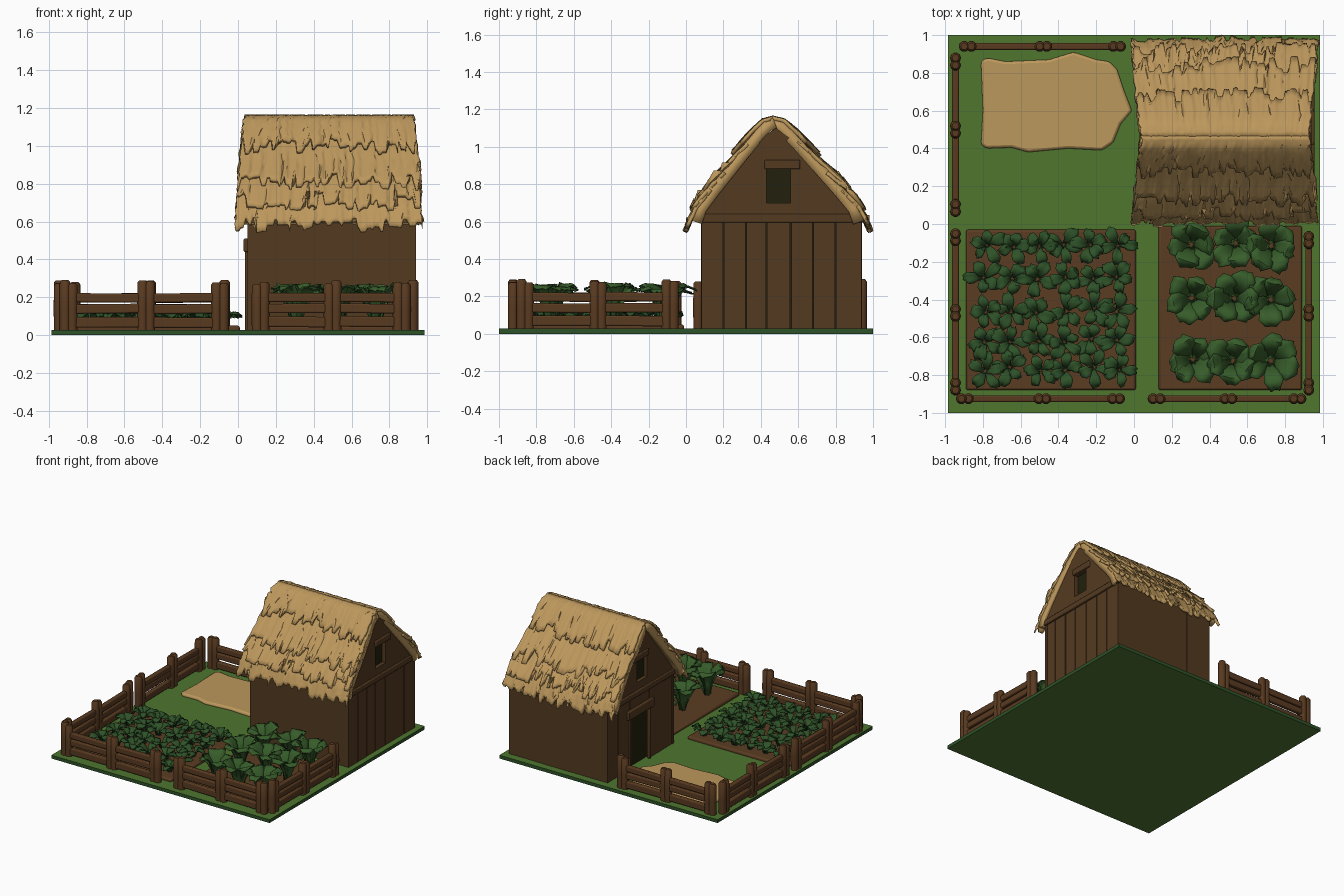
import bpy, bmesh, math, random
from mathutils import Vector, Matrix

if "Cube" in bpy.data.objects:
    bpy.data.objects.remove(bpy.data.objects["Cube"])
random.seed(4)
R = random.uniform


def material(name, rgb):
    m = bpy.data.materials.new(name)
    lin = [((c / 255 + 0.055) / 1.055) ** 2.4 for c in rgb]
    m.diffuse_color = (*lin, 1)
    m.use_nodes = True
    m.node_tree.nodes["Principled BSDF"].inputs["Base Color"].default_value = m.diffuse_color
    return m


GRASS = material("grass green", (78, 118, 47))
SAND = material("sand", (188, 152, 92))
SOIL = material("soil brown", (90, 60, 34))
WALL = material("wall wood", (84, 58, 33))
RAIL = material("fence wood", (89, 58, 32))
DARK = material("dark opening", (34, 32, 12))
THATCH = material("straw thatch", (188, 151, 92))
LEAF = material("leaf green", (55, 93, 42))
LEAF2 = material("dark leaf green", (46, 82, 40))


def finish(name, bm, mat, smooth=None, bevel=0, solid=0, normals=True):
    if normals:
        bmesh.ops.recalc_face_normals(bm, faces=bm.faces)
    me = bpy.data.meshes.new(name)
    bm.to_mesh(me)
    bm.free()
    me.materials.append(mat)
    ob = bpy.data.objects.new(name, me)
    bpy.context.collection.objects.link(ob)
    if smooth:
        bpy.ops.object.select_all(action='DESELECT')
        ob.select_set(True)
        bpy.context.view_layer.objects.active = ob
        bpy.ops.object.shade_smooth_by_angle(angle=math.radians(smooth))
    if solid:
        s = ob.modifiers.new("solid", 'SOLIDIFY')
        s.thickness, s.offset = solid, -1
    if bevel:
        b = ob.modifiers.new("bevel", 'BEVEL')
        b.width, b.segments = bevel, 2
    return ob


def prism(bm, pts, axis, a, b):
    """Extrude a 2D outline along x, y or z from a to b."""
    def at(p, h):
        return {'x': (h, *p), 'y': (p[0], h, p[1]), 'z': (*p, h)}[axis]
    lo = [bm.verts.new(at(p, a)) for p in pts]
    hi = [bm.verts.new(at(p, b)) for p in pts]
    bm.faces.new(lo)
    bm.faces.new(hi[::-1])
    for i in range(len(pts)):
        k = (i + 1) % len(pts)
        bm.faces.new((lo[i], lo[k], hi[k], hi[i]))


def box(bm, x0, x1, y0, y1, z0, z1):
    prism(bm, [(x0, y0), (x1, y0), (x1, y1), (x0, y1)], 'z', z0, z1)


# Ground slab with a darker rim, beds and sandy patch
bm = bmesh.new()
box(bm, -.985, .985, -1, 1, 0, .027)
ground = finish("ground", bm, GRASS)
ground.data.materials.append(LEAF2)
for f in ground.data.polygons:
    f.material_index = int(abs(f.normal.z) < .5)
for name, x0, x1, y0, y1 in (("left_bed", -.89, .01, -.88, -.03), ("right_bed", .13, .89, -.88, -.01)):
    bm = bmesh.new()
    box(bm, x0, x1, y0, y1, .015, .05)
    finish(name, bm, SOIL, 40, .012)
bm = bmesh.new()
prism(bm, [(-.81, .42), (-.78, .40), (-.65, .405), (-.56, .38), (-.35, .40), (-.17, .39), (-.11, .43), (-.07, .53),
           (-.01, .60), (-.05, .70), (-.09, .82), (-.13, .86), (-.2, .87), (-.32, .91), (-.45, .87), (-.68, .86),
           (-.78, .88), (-.81, .86), (-.80, .6)], 'z', .015, .05)
finish("sandy_patch", bm, SAND, 40, .014)

# House: dark core, then planks on every side
YC, GC = .465, .48                                        # ridge and gable centres
GABLE = [(0, 1.10), (.06, 1.06), (.2, .91), (.36, .74), (.435, .62)]


def gable_z(y):
    d = abs((y - GC) * (1.06 if y < GC else .94))
    for (a, za), (b, zb) in zip(GABLE, GABLE[1:]):
        if d <= b:
            return za + (zb - za) * (d - a) / (b - a)
    return .62


bm = bmesh.new()
prism(bm, [(.105, .02), (.915, .02), (.915, .62)] + [(y, gable_z(y) - .01) for y in (.83, .7, .55, GC, .42, .28, .16)]
      + [(.105, .62)], 'x', .08, .91)
finish("house_core", bm, DARK)
bm = bmesh.new()
G = .006
for k in range(8):                                        # front and back planks
    x0, x1 = .05 + k * .1113, .05 + (k + 1) * .1113
    j = R(0, .004)
    box(bm, x0, x1, .08 + j, .11, .02, .64)
    box(bm, x0, x1, .91, .94 - j, .02, .64)
finish("long_walls", bm, WALL)
UPPER = [.08, .2, .32, .43, .56, .68, .8, .94]
DOORED = [.08, .24, .40, .65, .80, .94]
bm = bmesh.new()
for side in (-1, 1):                                      # end walls
    xo, xi = (.05, .085) if side < 0 else (.94, .905)
    low = DOORED if side < 0 else UPPER
    for a, b in zip(low, low[1:]):
        j = -side * R(0, .004)
        door = side < 0 and a == .40
        box(bm, xo + j, xi, a + G / 2, b - G / 2, .45 if door else .02, .62)
    for a, b in zip(UPPER, UPPER[1:]):
        ys = [a] + ([GC] if a < GC < b else []) + [b]
        top = [(y, gable_z(y)) for y in reversed(ys)]
        if a < .5 < b:
            prism(bm, [(a, .6), (b, .6), (b, .70), (a, .70)], 'x', xo, xi)
            prism(bm, [(a, .88), (b, .88)] + top, 'x', xo, xi)
        else:
            prism(bm, [(a, .6), (b, .6)] + top, 'x', xo, xi)
finish("end_walls", bm, WALL)
bm = bmesh.new()
for x0, x1 in ((.035, .06), (.93, .955)):                 # tie beams and window lintels
    box(bm, x0, x1, .07, .95, .595, .64)
    box(bm, x0, x1, .42, .61, .88, .93)
box(bm, .03, .06, .36, .69, .44, .51)                     # door lintel and jambs
for y in (.39, .64):
    box(bm, .038, .06, y, y + .025, .02, .45)
finish("beams_and_door_frame", bm, WALL, 40, .006)

# Thatched roof: base layer plus ragged overlapping courses
PROF = [(0, 1.165), (.06, 1.145), (.12, 1.085), (.2, .995), (.28, .90), (.36, .81), (.455, .69), (.488, .60)]


def roof_point(t, off):
    f = max(0, min(t, .9999)) * (len(PROF) - 1)
    i = int(f)
    p, q = Vector(PROF[i]), Vector(PROF[i + 1])
    d = q - p
    n = Vector((-d.y, d.x)).normalized() if t > 0 else Vector((0, 1))
    extra = max(0, t - .9999)
    return p.lerp(q, f - i) + n * off + d.normalized() * extra


def course(name, side, t0, t1, off0, off1, thick, rag):
    bm, nx, ns = bmesh.new(), 110, 8
    rows, lens, ridges = [], [], []
    while len(lens) <= nx:                                # tufts of one to four columns
        n, l = random.choice((1, 2, 2, 3, 4)), R(-rag, rag * .4)
        lens += [l] * n
        ridges += [R(-.007, .006)] * n
    for j in range(ns + 1):
        s, row = j / ns, []
        e0, e1 = R(-.008, .008), R(-.008, .008)
        for i in range(nx + 1):
            t = t0 + (t1 - t0 + lens[i]) * s
            off = off0 + (off1 - off0) * s + (ridges[i] * s + R(-.002, .002) if rag else 0)
            p = roof_point(t, off)
            k = min(t, 1)
            xa, xb = .04 - .055 * k + e0, .925 + .045 * k + e1
            y = YC + side * p.x * (.94 if side < 0 else 1.045)
            row.append(bm.verts.new((xa + (xb - xa) * i / nx, y, p.y)))
        rows.append(row)
    for j in range(ns):
        for i in range(nx):
            q = (rows[j][i], rows[j][i + 1], rows[j + 1][i + 1], rows[j + 1][i])
            bm.faces.new(q if side > 0 else q[::-1])
    finish(name, bm, THATCH, 45, solid=thick, normals=False)


for side, label in ((-1, "front"), (1, "back")):
    course(f"{label}_thatch_base", side, 0, .98, -.012, -.02, .06, 0)
    for k, (t0, t1, o0, o1) in enumerate(((0, .46, 0, .012), (.34, .73, -.02, .01),
                                          (.60, .87, -.02, .008), (.74, 1.03, -.02, .002))):
        course(f"{label}_thatch_course_{k + 1}", side, t0, t1, o0, o1, .02, .07 if k == 3 else .1)


# Fences: paired log posts with three plank rails per panel
def log(bm, x, y, r, h):
    prof = [(r, .015), (r * 1.04, h * .5), (r, h - .012), (r * .65, h)]
    rings = [[bm.verts.new((x + q * math.cos(a * math.pi / 5), y + q * math.sin(a * math.pi / 5), z))
              for a in range(10)] for q, z in prof]
    for lo, hi in zip(rings, rings[1:]):
        for i in range(10):
            bm.faces.new((lo[i], lo[(i + 1) % 10], hi[(i + 1) % 10], hi[i]))
    bm.faces.new(rings[-1])
    bm.faces.new(rings[0][::-1])


def fence(name, along, c, stops):
    posts, rails = bmesh.new(), bmesh.new()
    for s in stops:
        for o in (-.019, .019):
            p = (s + o, c) if along == 'x' else (c, s + o)
            log(posts, *p, .028, .285 + R(-.015, .008))
    for a, b in zip(stops, stops[1:]):
        for z0, z1 in ((.04, .096), (.115, .165), (.172, .22)):
            t, u = R(-.005, .005), R(-.005, .005)
            pts = [(a, z0 + t), (b, z0 + u), (b, z1 + u), (a, z1 + t)]
            prism(rails, pts, 'y' if along == 'x' else 'x', c - .018, c + .018)
    finish(name + "_posts", posts, RAIL, 40)
    finish(name + "_rails", rails, RAIL, 40, .008)


fence("front_left_fence", 'x', -.925, (-.895, -.485, -.095))
fence("front_right_fence", 'x', -.925, (.12, .50, .865))
fence("left_front_fence", 'y', -.945, (-.86, -.47, -.07))
fence("right_fence", 'y', .925, (-.86, -.47, -.085))
fence("left_back_fence", 'y', -.945, (.86, .50, .085))
fence("back_fence", 'x', .94, (-.88, -.48, -.09))


# Crops: rosettes of curved, wavy leaves
def leaf(bm, x, y, ang, path, width):
    n, rows = len(path), []
    for i, (r, z) in enumerate(path):
        w = width * (.14, .45, .9, 1, .45)[i]
        row = []
        for k in (-1, -.5, 0, .5, 1):
            wave = R(-.01, .01) * (i > 1) * abs(k)
            p = Matrix.Rotation(ang, 3, 'Z') @ Vector((r + R(-.012, .012) * abs(k), k * w / 2, z + wave))
            row.append(bm.verts.new((x + p.x, y + p.y, p.z)))
        rows.append(row)
    for i in range(n - 1):
        for k in range(4):
            bm.faces.new((rows[i][k], rows[i + 1][k], rows[i + 1][k + 1], rows[i][k + 1]))


def crop(name, xs, ys, count, path, width, mat, jit):
    bm = bmesh.new()
    for x in xs:
        for y in ys:
            a0, px, py = R(0, 6), x + R(-jit, jit), y + R(-jit, jit)
            for i in range(count):
                s, h = R(.8, 1.15), R(.88, 1.04)
                leaf(bm, px, py, a0 + (i + R(-.2, .2)) * math.tau / count,
                     [(r * s, .04 + z * h) for r, z in path], width * R(.8, 1.1))
    finish(name, bm, mat, 60, solid=.006, normals=False)


crop("tall_leafy_crop", (.31, .53, .73), (-.11, -.40, -.72), 6,
     [(.012, 0), (.03, .1), (.06, .19), (.1, .222), (.138, .205)], .125, LEAF, .01)
crop("low_leafy_crop", [-.79 + .142 * i for i in range(6)], (-.12, -.29, -.46, -.62, -.77), 5,
     [(.006, 0), (.02, .045), (.042, .075), (.07, .078), (.095, .06)], .066, LEAF2, .012)
